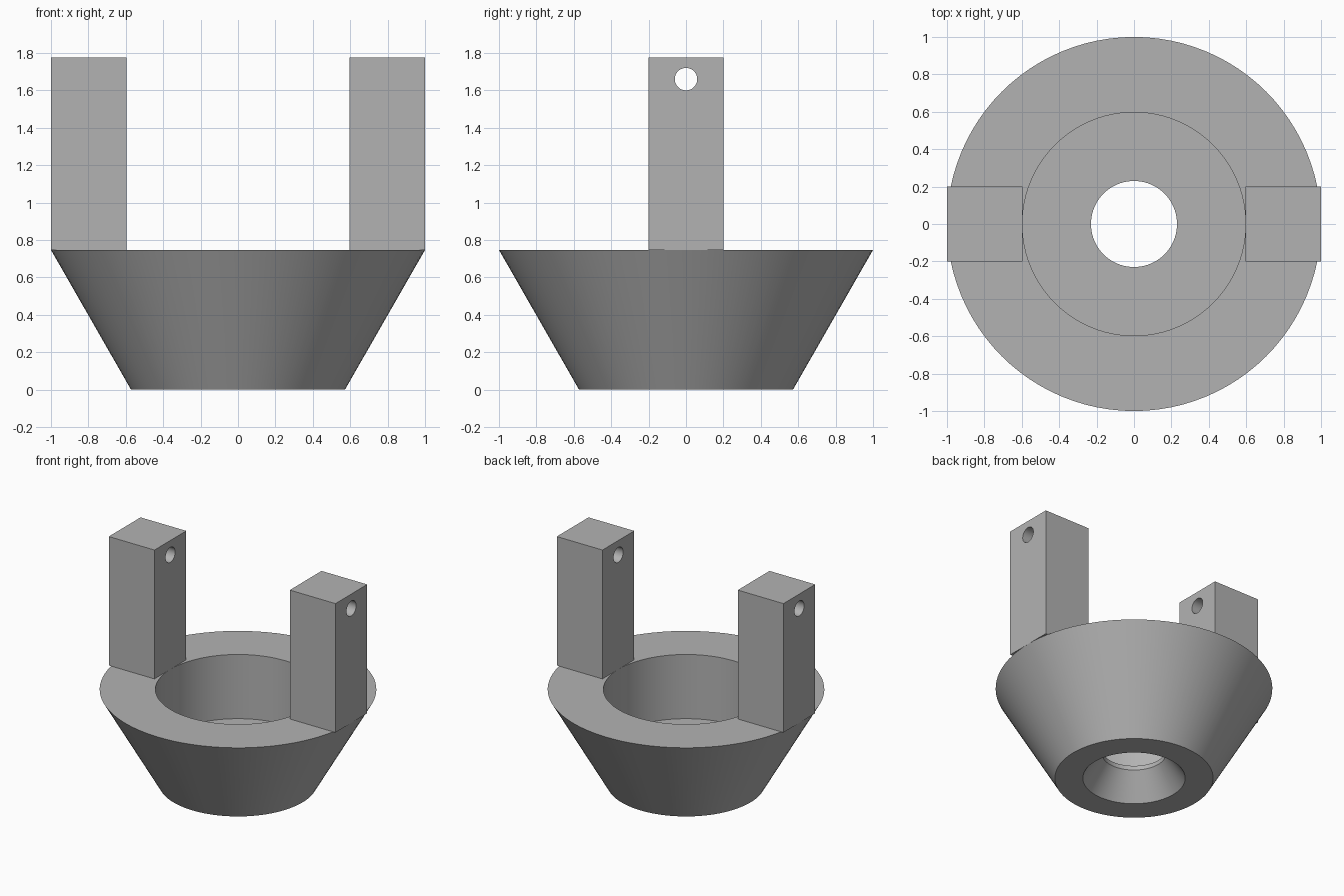
import bpy
import bmesh
import math

old = bpy.data.objects.get("Cube")
if old:
    bpy.data.objects.remove(old, do_unlink=True)

SEGMENTS = 96
RIM_Z, TOP_Z = 0.747, 1.775

# Single grey material
grey = bpy.data.materials.new("plain grey")
grey.use_nodes = True
colour = (0.45, 0.45, 0.45, 1)
grey.diffuse_color = colour
grey.node_tree.nodes["Principled BSDF"].inputs["Base Color"].default_value = colour


def finish(bm, name):
    bmesh.ops.recalc_face_normals(bm, faces=bm.faces)
    mesh = bpy.data.meshes.new(name)
    bm.to_mesh(mesh)
    bm.free()
    mesh.materials.append(grey)
    obj = bpy.data.objects.new(name, mesh)
    bpy.context.collection.objects.link(obj)
    return obj


def activate(obj):
    bpy.ops.object.select_all(action="DESELECT")
    obj.select_set(True)
    bpy.context.view_layer.objects.active = obj


def lathe(name, profile):
    """Revolve a closed (radius, z) profile around the z axis."""
    bm = bmesh.new()
    rings = []
    for i in range(SEGMENTS):
        a = math.tau * i / SEGMENTS
        rings.append([bm.verts.new((r * math.cos(a), r * math.sin(a), z))
                      for r, z in profile])
    n = len(profile)
    for i in range(SEGMENTS):
        a, b = rings[i], rings[(i + 1) % SEGMENTS]
        for j in range(n):
            k = (j + 1) % n
            bm.faces.new((a[j], b[j], b[k], a[k]))
    return finish(bm, name)


def box(name, x0, x1, half_y, z0, z1):
    bm = bmesh.new()
    bmesh.ops.create_cube(bm, size=1)
    for v in bm.verts:
        v.co = (x1 if v.co.x > 0 else x0,
                math.copysign(half_y, v.co.y),
                z1 if v.co.z > 0 else z0)
    return finish(bm, name)


# Conical bowl: flared bottom opening, narrow throat, wide straight well
bowl = lathe("conical_bowl", [
    (0.37, 0), (0.572, 0), (1, RIM_Z), (0.597, RIM_Z),
    (0.597, 0.235), (0.23, 0.235), (0.23, 0.2)])
activate(bowl)
bpy.ops.object.shade_smooth_by_angle(angle=math.radians(25))

# Cutter for the pin hole that runs through both posts
bpy.ops.mesh.primitive_cylinder_add(
    vertices=48, radius=0.06, depth=3, location=(0, 0, 1.66),
    rotation=(0, math.pi / 2, 0))
cutter = bpy.context.object
cutter.name = "pin_hole_cutter"
cutter.data.materials.append(grey)
cutter.hide_render = True

# Upright posts on opposite sides of the rim
for name, x0, x1 in (("left_post", 0.597, 1), ("right_post", -1, -0.597)):
    post = box(name, x0, x1, 0.2, RIM_Z, TOP_Z)
    activate(post)
    mod = post.modifiers.new("pin hole", "BOOLEAN")
    mod.operation = "DIFFERENCE"
    mod.solver = "EXACT"
    mod.object = cutter
    bpy.ops.object.modifier_apply(modifier=mod.name)
    bpy.ops.object.shade_smooth_by_angle(angle=math.radians(25))

bpy.data.objects.remove(cutter, do_unlink=True)
